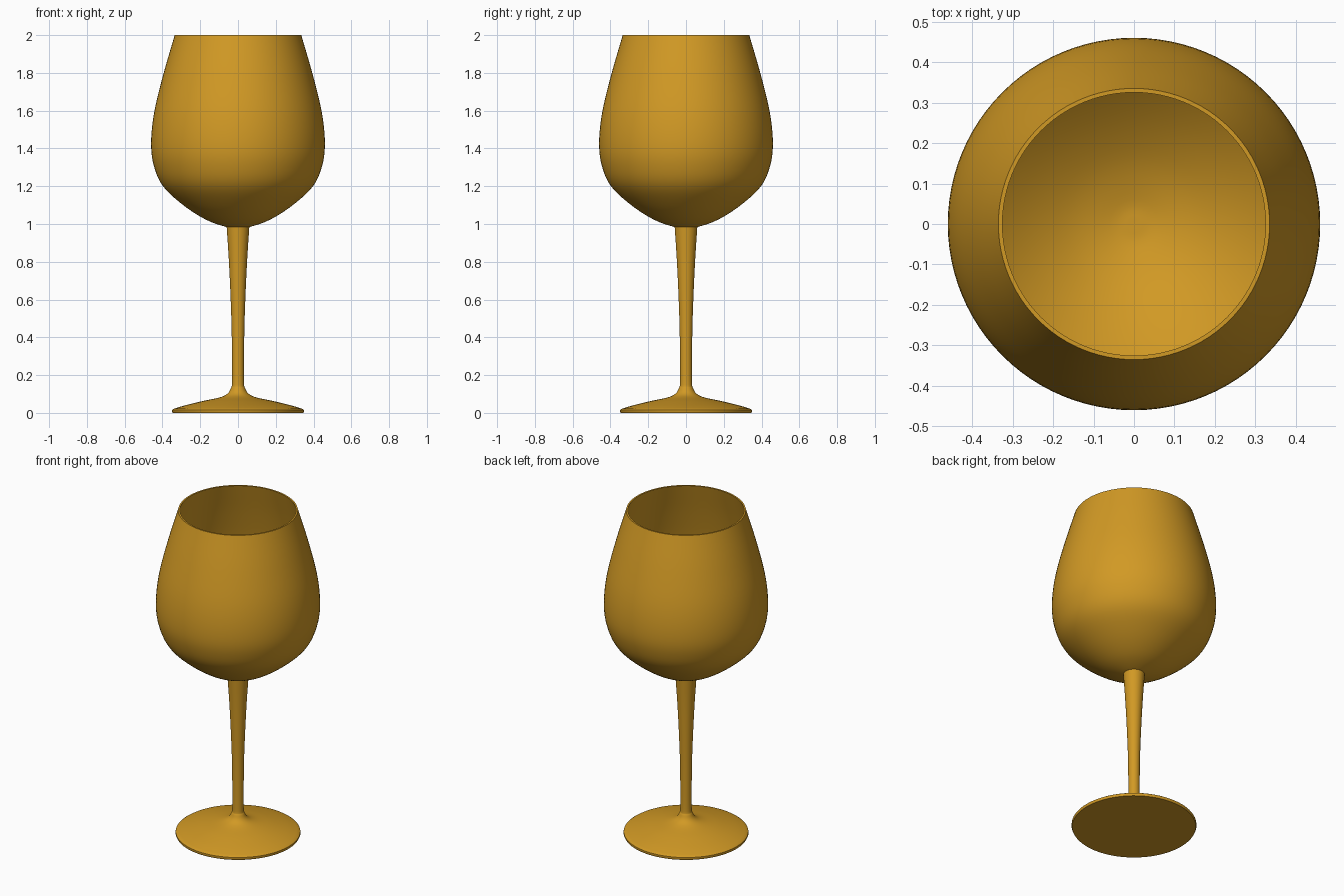
import bpy, bmesh, math
from mathutils import Vector

cube = bpy.data.objects.get("Cube")
if cube:
    bpy.data.objects.remove(cube)

amber = bpy.data.materials.new("amber")
amber.use_nodes = True
colour = (0.64, 0.32, 0.018, 1.0)
amber.diffuse_color = colour
bsdf = amber.node_tree.nodes["Principled BSDF"]
bsdf.inputs["Base Color"].default_value = colour
bsdf.inputs["Roughness"].default_value = 0.6

SEGMENTS = 96


def smooth_curve(points, steps=5):
    """Catmull-Rom curve through (radius, height) points."""
    p = [Vector(q) for q in points]
    p = [2 * p[0] - p[1]] + p + [2 * p[-1] - p[-2]]
    out = []
    for a, b, c, d in zip(p, p[1:], p[2:], p[3:]):
        for i in range(steps):
            t = i / steps
            out.append(0.5 * (2 * b + (c - a) * t + (2 * a - 5 * b + 4 * c - d) * t ** 2
                              + (3 * b - a - 3 * c + d) * t ** 3))
    return out + [p[-2]]


def revolve(name, profile):
    """Spin a (radius, height) profile around the z axis."""
    bm = bmesh.new()
    verts = [bm.verts.new((max(r, 0), 0, z)) for r, z in profile]
    edges = [bm.edges.new(pair) for pair in zip(verts, verts[1:])]
    bmesh.ops.spin(bm, geom=verts + edges, cent=(0, 0, 0), axis=(0, 0, 1),
                   angle=math.tau, steps=SEGMENTS, use_merge=False)
    bmesh.ops.remove_doubles(bm, verts=bm.verts, dist=0.0002)
    bmesh.ops.recalc_face_normals(bm, faces=bm.faces)
    mesh = bpy.data.meshes.new(name)
    bm.to_mesh(mesh)
    bm.free()
    mesh.materials.append(amber)
    obj = bpy.data.objects.new(name, mesh)
    bpy.context.collection.objects.link(obj)
    bpy.ops.object.select_all(action="DESELECT")
    obj.select_set(True)
    bpy.context.view_layer.objects.active = obj
    bpy.ops.object.shade_smooth_by_angle(angle=math.radians(35))
    return obj


# Bowl: outer wall up to the rim, then a thin inner wall back down
outer = smooth_curve([(0, 0.98), (0.06, 0.984), (0.17, 1.023), (0.29, 1.1),
                      (0.397, 1.2), (0.446, 1.31), (0.46, 1.43), (0.444, 1.59),
                      (0.396, 1.79), (0.335, 2.0)])
inner = smooth_curve([(0.325, 2.0), (0.386, 1.79), (0.434, 1.59), (0.45, 1.43),
                      (0.436, 1.313), (0.389, 1.207), (0.284, 1.109),
                      (0.166, 1.033), (0.06, 0.995), (0, 0.99)])
revolve("bowl", outer + inner)

# Stem flaring into the foot, closed underneath
stem = smooth_curve([(0.06, 0.986), (0.048, 0.8), (0.038, 0.58), (0.033, 0.4),
                     (0.032, 0.17), (0.038, 0.13), (0.058, 0.1), (0.1, 0.081),
                     (0.19, 0.062), (0.28, 0.04), (0.34, 0.022)])
edge = [(0.349, 0.016), (0.35, 0.008), (0.346, 0.0), (0, 0)]
revolve("stem_and_foot", [(0, 0.986)] + stem + edge)
